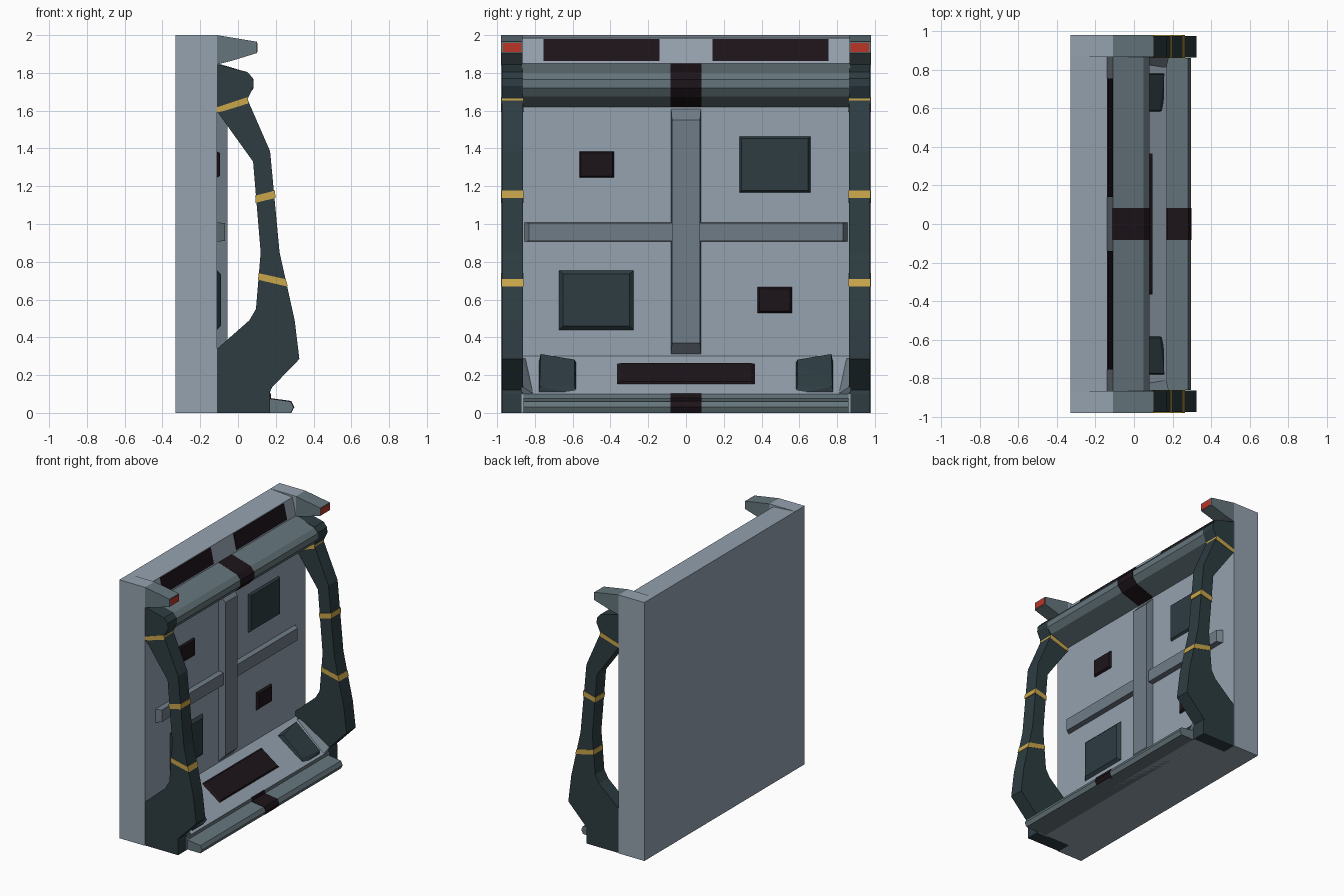
import bpy, bmesh


def material(name, rgb):
    m = bpy.data.materials.new(name)
    m.diffuse_color = (*rgb, 1)
    return m


WALL = material("pale_steel", (0.30, 0.36, 0.43))
RIB = material("mid_steel", (0.16, 0.20, 0.24))
RAIL = material("slate", (0.13, 0.18, 0.20))
TEAL = material("dark_teal", (0.026, 0.045, 0.053))
BLACK = material("near_black", (0.012, 0.007, 0.010))
GOLD = material("gold", (0.58, 0.38, 0.07))
RED = material("red", (0.50, 0.035, 0.02))


def finish(name, bm, mat):
    bmesh.ops.recalc_face_normals(bm, faces=bm.faces[:])
    mesh = bpy.data.meshes.new(name)
    bm.to_mesh(mesh)
    bm.free()
    mesh.materials.append(mat)
    bpy.context.collection.objects.link(bpy.data.objects.new(name, mesh))


def prism(name, profile, y0, y1, mat):
    """Extrude an (x, z) profile along y."""
    bm = bmesh.new()
    face = bm.faces.new([bm.verts.new((x, y0, z)) for x, z in profile])
    ext = bmesh.ops.extrude_face_region(bm, geom=[face])["geom"]
    verts = [v for v in ext if isinstance(v, bmesh.types.BMVert)]
    bmesh.ops.translate(bm, verts=verts, vec=(0, y1 - y0, 0))
    finish(name, bm, mat)


def hull(name, points, mat):
    bm = bmesh.new()
    verts = [bm.verts.new(p) for p in points]
    bmesh.ops.convex_hull(bm, input=verts)
    bmesh.ops.dissolve_limit(bm, angle_limit=0.01, verts=bm.verts[:], edges=bm.edges[:])
    finish(name, bm, mat)


def plate(name, y0, y1, z0, z1, x0, x1, by, bz, mat):
    """Raised plate facing +x with sloping edges."""
    pts = [(x0, y, z) for y in (y0, y1) for z in (z0, z1)]
    pts += [(x1, y, z) for y in (y0 + by, y1 - by) for z in (z0 + bz, z1 - bz)]
    hull(name, pts, mat)


def slope(s, h, y):
    """Point on the sloping floor: s down the slope, h above it."""
    return (-0.11 + 0.814 * s + 0.581 * h, y, 0.30 - 0.581 * s + 0.814 * h)


# Wall slab and its slightly leaning header
prism("wall", [(-0.33, 0), (-0.11, 0), (-0.11, 1.85), (-0.33, 1.85)], -0.98, 0.98, WALL)
prism("header", [(-0.33, 1.85), (-0.11, 1.85), (-0.14, 1.985), (-0.33, 2.0)], -0.865, 0.865, WALL)

# Wall ribs
plate("vertical_rib", -0.08, 0.08, 0.30, 1.62, -0.12, -0.055, 0.006, 0.07, RIB)
plate("horizontal_rib", -0.86, 0.86, 0.905, 1.01, -0.12, -0.07, 0.03, 0.006, RIB)

# Wall panels
plate("upper_large_panel", 0.275, 0.665, 1.16, 1.47, -0.12, -0.095, 0.018, 0.018, TEAL)
plate("lower_large_panel", -0.685, -0.265, 0.43, 0.765, -0.12, -0.09, 0.035, 0.03, TEAL)
plate("upper_small_panel", -0.57, -0.375, 1.24, 1.39, -0.12, -0.095, 0.015, 0.015, BLACK)
plate("lower_small_panel", 0.37, 0.57, 0.52, 0.675, -0.12, -0.095, 0.02, 0.02, BLACK)

# Top beam with dark centre band
beam = [(-0.12, 1.85), (-0.11, 1.85), (0.05, 1.80), (0.08, 1.765), (0.08, 1.72), (0.045, 1.675), (-0.11, 1.62), (-0.12, 1.62)]
prism("top_beam", beam, -0.87, 0.87, RAIL)
band = [(-0.115, 1.852), (0.051, 1.803), (0.083, 1.766), (0.083, 1.719), (0.046, 1.672), (-0.115, 1.617)]
prism("top_beam_band", band, -0.082, 0.082, BLACK)

# Sloping floor, sill rail and its dark centre band
prism("sloping_floor", [(-0.12, 0), (0.17, 0), (0.17, 0.10), (-0.11, 0.30), (-0.12, 0.30)], -0.87, 0.87, WALL)
sill = [(0.10, 0.0), (0.28, 0.0), (0.295, 0.03), (0.28, 0.06), (0.171, 0.075), (0.171, 0.10), (0.10, 0.10)]
prism("sill_rail", sill, -0.86, 0.86, RAIL)
sill_band = [(0.11, -0.0), (0.282, -0.0), (0.298, 0.03), (0.282, 0.063), (0.174, 0.078), (0.174, 0.102), (0.11, 0.102)]
prism("sill_band", sill_band, -0.082, 0.082, BLACK)

# Long dark floor plate
hull("floor_plate",
     [slope(s, -0.01, y) for s in (0.06, 0.26) for y in (-0.38, 0.38)]
     + [slope(s, 0.012, y) for s in (0.08, 0.245) for y in (-0.345, 0.345)], BLACK)

# Side arm profile and the three bands across it
ARM = [(-0.12, 1.845), (-0.11, 1.845), (0.05, 1.805), (0.08, 1.77), (0.083, 1.73),
       (0.05, 1.66), (0.17, 1.385), (0.22, 0.85), (0.30, 0.49), (0.325, 0.285),
       (0.165, 0.12), (0.17, 0.10), (0.17, 0), (-0.12, 0), (-0.12, 0.335), (-0.11, 0.34),
       (0.06, 0.49), (0.095, 0.55), (0.12, 0.85), (0.08, 1.33), (-0.11, 1.595), (-0.12, 1.6)]
BANDS = [[(-0.112, 1.592), (-0.085, 1.595), (0.054, 1.638), (0.052, 1.672), (-0.112, 1.618)],
         [(0.094, 1.112), (0.199, 1.138), (0.195, 1.177), (0.091, 1.15)],
         [(0.106, 0.705), (0.264, 0.668), (0.253, 0.708), (0.109, 0.74)]]
BRACKET = [(-0.33, 2.0), (-0.11, 2.0), (0.10, 1.965), (0.10, 1.905), (-0.03, 1.865), (-0.11, 1.845), (-0.33, 1.845)]

for side, s in (("left", -1), ("right", 1)):
    prism(side + "_arm", ARM, s * 0.863, s * 0.975, TEAL)
    for i, b in enumerate(BANDS):
        prism(f"{side}_arm_band_{i + 1}", b, s * 0.861, s * 0.978, GOLD)

    # Lamp bracket above the arm
    prism(side + "_bracket", BRACKET[1:-1], s * 0.865, s * 0.98, RAIL)
    prism(side + "_header_end", [BRACKET[0], BRACKET[1], BRACKET[-2], BRACKET[-1]], s * 0.865, s * 0.98, WALL)
    prism(side + "_lamp", [(0.09, 1.91), (0.103, 1.91), (0.103, 1.957), (0.09, 1.957)],
          s * 0.87, s * 0.97, RED)

    # Dark header plate leaning with the header
    prism(side + "_header_plate", [(-0.13, 1.862), (-0.108, 1.862), (-0.134, 1.98), (-0.155, 1.98)],
          s * 0.14, s * 0.755, BLACK)

    # Floor corner fillet and wedge pad
    hull(side + "_floor_fillet",
         [slope(0.02, 0, s * 0.85), slope(0.34, 0, s * 0.81), slope(0.02, -0.01, s * 0.87),
          slope(0.34, -0.01, s * 0.87), slope(0.05, 0.02, s * 0.87), slope(0.33, 0.04, s * 0.87)], RIB)
    base = [slope(a, -0.01, s * y) for a in (0.05, 0.33) for y in (0.58, 0.78)]
    top = [slope(0.05, 0.05, s * 0.77), slope(0.31, 0.025, s * 0.775),
           slope(0.08, 0.035, s * 0.59), slope(0.29, 0.012, s * 0.59)]
    hull(side + "_wedge_pad", base + top, TEAL)
